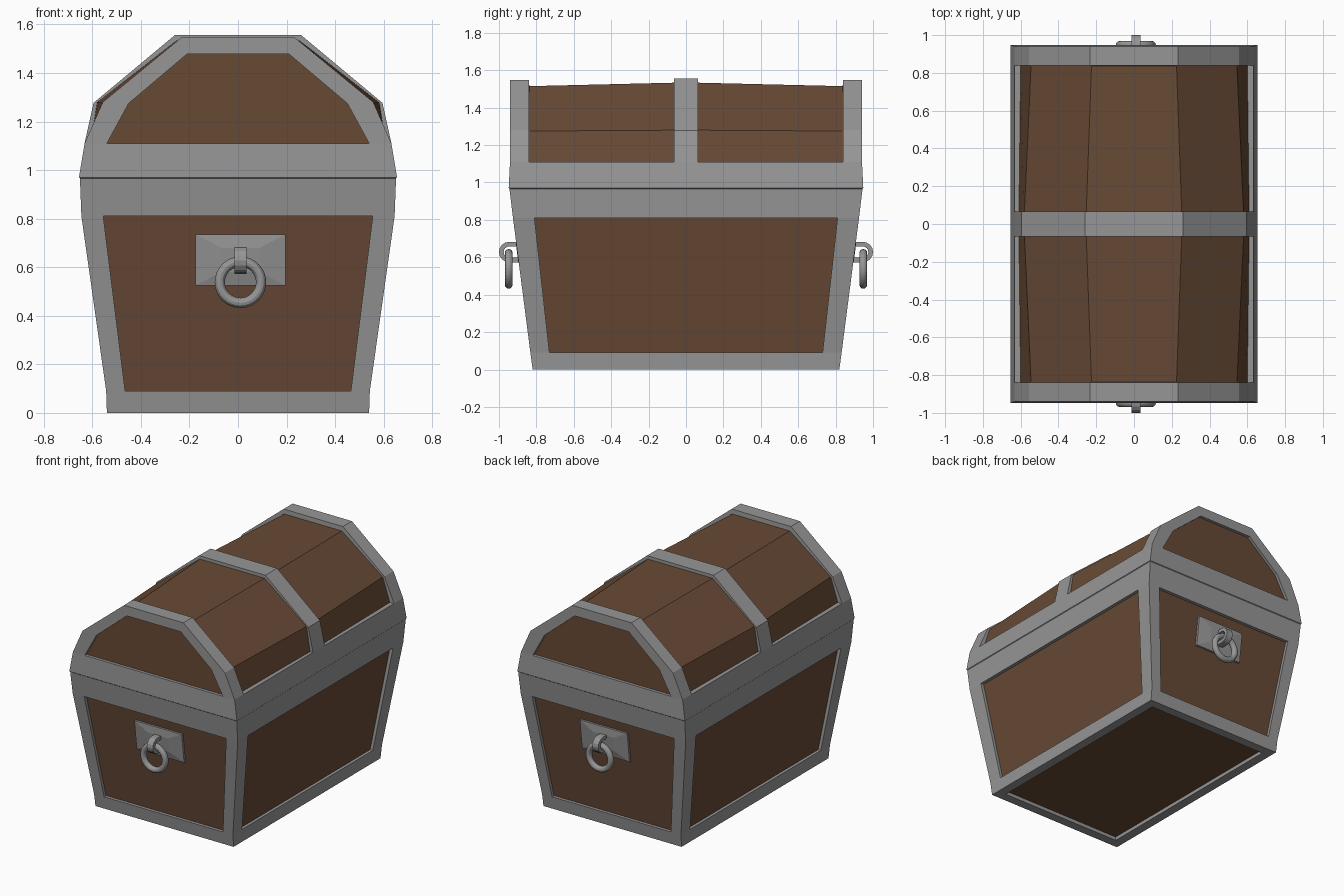
import bpy, bmesh, math

if "Cube" in bpy.data.objects:
    bpy.data.objects.remove(bpy.data.objects["Cube"])

wood = bpy.data.materials.new("wood")
wood.diffuse_color = (0.137, 0.068, 0.036, 1)
wood.use_nodes = True
wood.node_tree.nodes["Principled BSDF"].inputs["Base Color"].default_value = wood.diffuse_color
metal = bpy.data.materials.new("metal")
metal.diffuse_color = (0.305, 0.305, 0.305, 1)
metal.use_nodes = True
metal.node_tree.nodes["Principled BSDF"].inputs["Base Color"].default_value = metal.diffuse_color


def loft(name, loops, mat, ring=False):
    """Skin equal-length loops; cap the ends, or join last to first if ring."""
    bm = bmesh.new()
    rows = [[bm.verts.new(p) for p in lp] for lp in loops]
    n = len(rows[0])
    pairs = list(zip(rows, rows[1:])) + ([(rows[-1], rows[0])] if ring else [])
    for a, b in pairs:
        for i in range(n):
            j = (i + 1) % n
            bm.faces.new((a[i], a[j], b[j], b[i]))
    if not ring:
        bm.faces.new(rows[0])
        bm.faces.new(rows[-1])
    bmesh.ops.recalc_face_normals(bm, faces=bm.faces)
    me = bpy.data.meshes.new(name)
    bm.to_mesh(me)
    bm.free()
    ob = bpy.data.objects.new(name, me)
    bpy.context.collection.objects.link(ob)
    me.materials.append(mat)
    return ob


def rect(x, y, z):
    return [(-x, -y, z), (x, -y, z), (x, y, z), (-x, y, z)]


def arch(half, y):
    """Symmetric arch loop at depth y from right-side (x, z) points."""
    return [(x, y, z) for x, z in half] + [(-x, y, z) for x, z in reversed(half)]


# Body: hollow wooden tub with base band, top band and corner posts
loft("body_panels", [rect(0.515, 0.795, 0.025), rect(0.522, 0.81, 0.09),
                     rect(0.622, 0.902, 0.81), rect(0.625, 0.91, 0.964),
                     rect(0.56, 0.85, 0.964), rect(0.47, 0.75, 0.07)], wood)
loft("base_band", [rect(0.475, 0.755, 0), rect(0.54, 0.82, 0),
                   rect(0.543, 0.832, 0.09), rect(0.475, 0.755, 0.09)], metal, True)
loft("top_band", [rect(0.55, 0.82, 0.81), rect(0.645, 0.925, 0.81),
                  rect(0.651, 0.944, 0.966), rect(0.55, 0.82, 0.966)], metal, True)
for sx in (-1, 1):
    for sy in (-1, 1):
        loft("corner_post", [
            [(sx * x, sy * y, z) for x, y in ((a, b), (c, b), (c, d), (a, d))]
            for a, c, b, d, z in ((0.465, 0.543, 0.73, 0.832, 0.09),
                                  (0.555, 0.645, 0.81, 0.925, 0.81))], metal)

# Lid rim, with a fine seam above the body
loft("lid_rim", [rect(0.54, 0.83, 0.966), rect(0.651, 0.944, 0.966),
                 rect(0.655, 0.948, 0.97),
                 rect(0.632, 0.941, 1.11), rect(0.54, 0.83, 1.11)], metal, True)

# Lid boards: hollow shell bulging slightly towards the middle
end = [(0.61, 1.05), (0.6, 1.11), (0.545, 1.275), (0.225, 1.515)]
mid = [(0.62, 1.05), (0.61, 1.11), (0.583, 1.28), (0.255, 1.535)]
lid = loft("lid_boards", [arch(end, -0.92), arch(end, -0.835), arch(mid, 0),
                          arch(end, 0.835), arch(end, 0.92)], wood)
bm = bmesh.new()
bm.from_mesh(lid.data)
bmesh.ops.delete(bm, geom=[f for f in bm.faces if all(v.co.z < 1.06 for v in f.verts)],
                 context='FACES')
bm.to_mesh(lid.data)
bm.free()
shell = lid.modifiers.new("thickness", 'SOLIDIFY')
shell.thickness = 0.04
shell.offset = -1

# Lid end arches and middle strap
hole = [(0.54, 1.11), (0.45, 1.275), (0.21, 1.478)]
outer = [(0.632, 1.11), (0.557, 1.28), (0.232, 1.547)]
for s in (-1, 1):
    loft("end_arch", [arch(hole, s * 0.835), arch(outer, s * 0.84),
                      arch(outer, s * 0.941), arch(hole, s * 0.941)], metal, True)
strap = [(0.632, 1.11), (0.595, 1.277), (0.26, 1.556)]
loft("middle_strap", [arch(hole, -0.065), arch(strap, -0.065),
                      arch(strap, 0.065), arch(hole, 0.065)], metal, True)

# Handles: sloped plate, lug loop and pull ring on both ends
CX = 0.01
for s in (-1, 1):
    def plate(w, h, out):
        return [(CX + a * w, s * (0.88 + out + 0.128 * b * h), 0.63 + b * h)
                for a, b in ((-1, -1), (1, -1), (1, 1), (-1, 1))]
    loft("handle_plate", [plate(0.185, 0.105, -0.02), plate(0.185, 0.105, 0.014),
                          plate(0.08, 0.05, 0.024)], metal)

    arc = [math.radians(-90 + 22.5 * i) for i in range(9)]
    path = [(0.88, -1)] + [(0.945, t) for t in arc] + [(0.88, 1)]
    loops = []
    for y0, t in path:
        flat = y0 < 0.9
        c, q = (0, t) if flat else (math.cos(t), math.sin(t))
        loops.append([(CX + dx, s * (y0 + r * c), 0.628 + r * q)
                      for dx, r in ((-0.024, 0.03), (0.024, 0.03),
                                    (0.024, 0.055), (-0.024, 0.055))])
    loft("handle_lug", loops, metal)

    bpy.ops.mesh.primitive_torus_add(
        major_radius=0.085, minor_radius=0.021, major_segments=32, minor_segments=12,
        location=(CX, s * 0.948, 0.538), rotation=(math.pi / 2, 0, 0))
    ring = bpy.context.object
    ring.name = "pull_ring"
    ring.data.materials.append(metal)
    bpy.ops.object.shade_smooth_by_angle()
